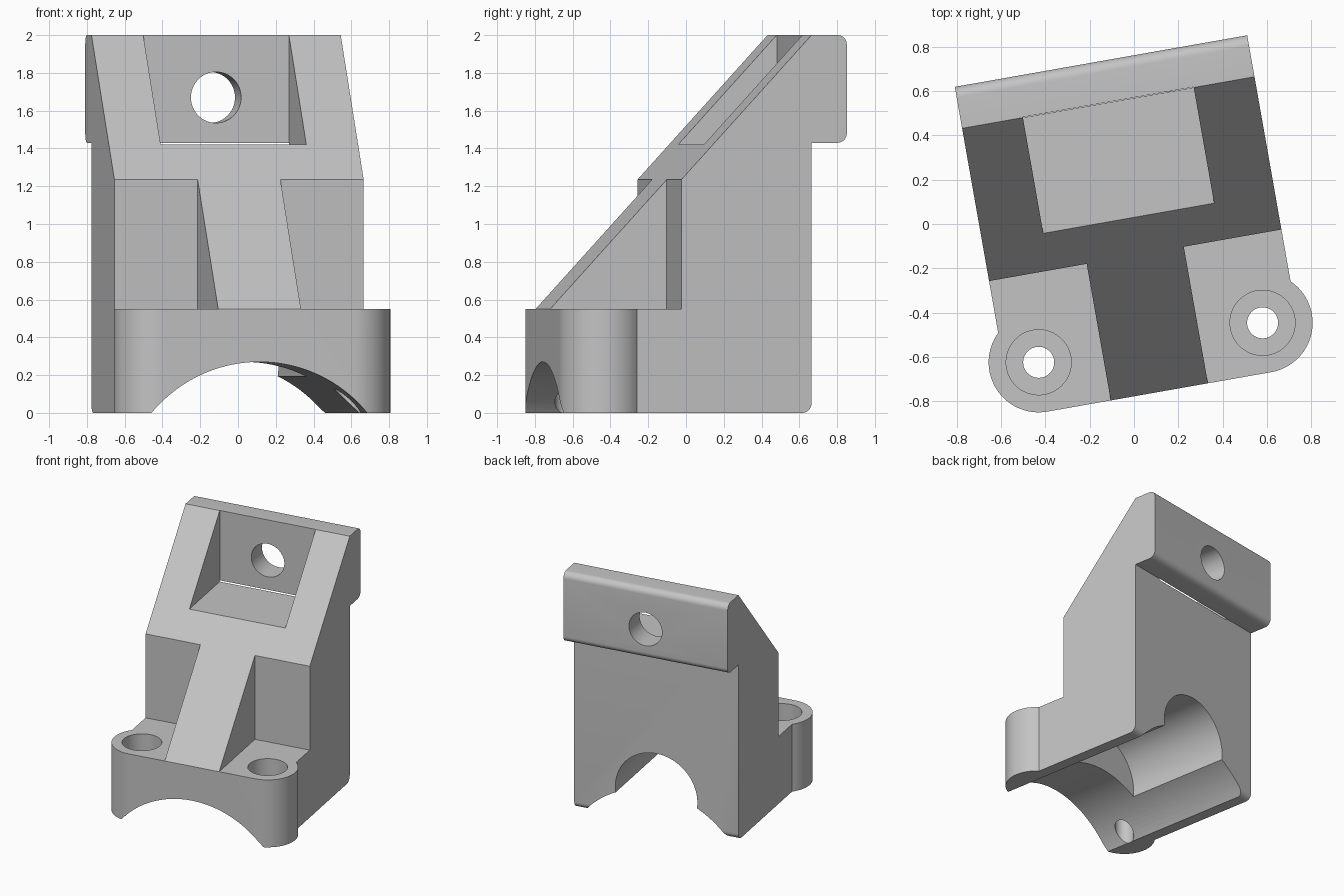
import bpy, bmesh, math
from mathutils import Matrix, Vector

cube = bpy.data.objects.get("Cube")
if cube:
    bpy.data.objects.remove(cube, do_unlink=True)

HALF = 0.67              # half width of the body
FRONT, BACK = -0.766, 0.56
BASE_TOP = 0.55
BOSS_U, BOSS_R = 0.513, 0.226
BOSS_V = FRONT + BOSS_R
STEP = -0.14             # front of the full-width upper body


def prism(name, pts, axis, lo, hi):
    """Extrude a closed 2D profile along the x, y or z axis."""
    place = {"x": lambda a, b: (lo, a, b),
             "y": lambda a, b: (a, lo, b),
             "z": lambda a, b: (a, b, lo)}[axis]
    bm = bmesh.new()
    face = bm.faces.new([bm.verts.new(place(*p)) for p in pts])
    move = Vector([hi - lo if k == axis else 0 for k in "xyz"])
    out = bmesh.ops.extrude_face_region(bm, geom=[face])
    bmesh.ops.translate(bm, vec=move, verts=[v for v in out["geom"] if isinstance(v, bmesh.types.BMVert)])
    bmesh.ops.recalc_face_normals(bm, faces=bm.faces)
    mesh = bpy.data.meshes.new(name)
    bm.to_mesh(mesh)
    bm.free()
    obj = bpy.data.objects.new(name, mesh)
    bpy.context.collection.objects.link(obj)
    return obj


def arc(cx, cy, r, start, end, steps):
    angles = [math.radians(start + (end - start) * i / steps) for i in range(steps + 1)]
    return [(cx + r * math.cos(a), cy + r * math.sin(a)) for a in angles]


def circle(cx, cy, r, steps=64):
    return arc(cx, cy, r, 0, 360, steps)[:-1]


def box(u0, u1, v0, v1):
    return [(u0, v0), (u1, v0), (u1, v1), (u0, v1)]


def combine(target, tool, operation):
    mod = target.modifiers.new(operation.lower(), "BOOLEAN")
    mod.operation, mod.solver, mod.object = operation, "EXACT", tool
    bpy.context.view_layer.objects.active = target
    bpy.ops.object.modifier_apply(modifier=mod.name)
    bpy.data.objects.remove(tool, do_unlink=True)


# Side profile: sloped front, back wall and rounded mounting pad
F = 0.05
side = [(FRONT, BASE_TOP), (-0.6, 0.3), (STEP, 0)]
side += arc(BACK - F, F, F, -90, 0, 8)
side += [(BACK, 1.43)]
side += arc(0.75 - F, 1.43 + F, F, -90, 0, 8)
side += arc(0.75 - F, 2 - F, F, 0, 90, 8)
side += [(BACK, 2)]
bracket = prism("bracket_body", side, "x", -HALF, HALF)

# Narrow the lower slope to a central rib
for s in (-1, 1):
    u0, u1 = sorted((s * 0.2225, s * 1.0))
    combine(bracket, prism("notch", box(u0, u1, -1, STEP), "z", -0.5, 1.6), "DIFFERENCE")

# Base plate with a round boss at each front corner
meet = math.degrees(math.acos((HALF - BOSS_U) / BOSS_R))
right = arc(BOSS_U, BOSS_V, BOSS_R, -90, meet, 32)
right += [(HALF, STEP), (0.5, -0.05)]
plate = right + [(-u, v) for u, v in reversed(right)]
combine(bracket, prism("base_plate", plate, "z", 0, BASE_TOP), "UNION")

# Pocket in the slope and the hole through the pad
combine(bracket, prism("pocket", box(-0.3915, 0.3915, -0.4, BACK + 0.002), "z", 1.42, 2.3), "DIFFERENCE")
combine(bracket, prism("pad_hole", circle(0, 1.67, 0.135), "y", 0.4, 1), "DIFFERENCE")

# Wide shallow arch and the taller groove behind it
combine(bracket, prism("arch", circle(0, -0.488, 0.758, 128), "y", -1, 1), "DIFFERENCE")
combine(bracket, prism("groove", circle(0, 0.24, 0.335), "y", -0.3, 1), "DIFFERENCE")

# Counterbored screw holes in the bosses
for s in (-1, 1):
    for name, r, low in (("counterbore", 0.147, 0.27), ("screw_hole", 0.07, -0.3)):
        combine(bracket, prism(name, circle(s * BOSS_U, BOSS_V, r), "z", low, 0.7), "DIFFERENCE")

# Turn the finished bracket into place
bracket.data.transform(Matrix.Rotation(math.radians(10), 4, "Z") @ Matrix.Translation((-0.019, 0, 0)))

# Single grey material
grey = bpy.data.materials.new("light_grey")
grey.use_nodes = True
colour = (0.55, 0.55, 0.55, 1)
grey.diffuse_color = colour
grey.node_tree.nodes["Principled BSDF"].inputs["Base Color"].default_value = colour
bracket.data.materials.clear()
bracket.data.materials.append(grey)

bpy.ops.object.select_all(action="DESELECT")
bracket.select_set(True)
bpy.context.view_layer.objects.active = bracket
bpy.ops.object.shade_smooth_by_angle(angle=math.radians(25))
